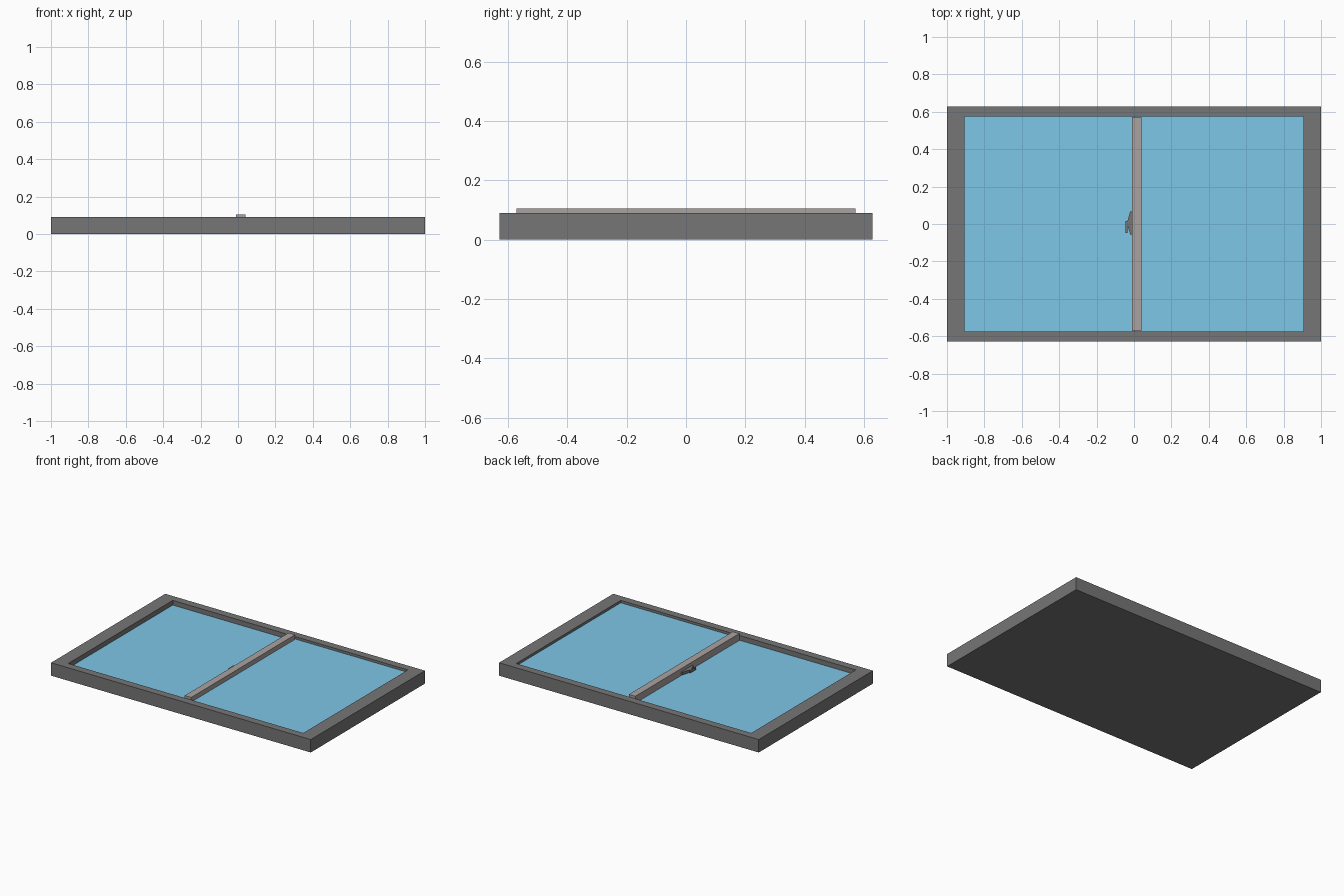
import bpy, bmesh

if "Cube" in bpy.data.objects:
    bpy.data.objects.remove(bpy.data.objects["Cube"])


def material(name, rgb):
    m = bpy.data.materials.new(name)
    m.diffuse_color = (*rgb, 1)
    m.use_nodes = True
    m.node_tree.nodes["Principled BSDF"].inputs["Base Color"].default_value = m.diffuse_color
    return m


FRAME = material("dark_grey", (0.18, 0.18, 0.18))
STILE = material("warm_grey", (0.40, 0.36, 0.35))
GLASS = material("blue_glass", (0.21, 0.57, 0.80))


def prism(name, points, z0, z1, mat):
    """Extrude an xy outline from z0 up to z1."""
    bm = bmesh.new()
    face = bm.faces.new([bm.verts.new((x, y, z0)) for x, y in points])
    top = bmesh.ops.extrude_face_region(bm, geom=[face])["geom"]
    bmesh.ops.translate(bm, vec=(0, 0, z1 - z0),
                        verts=[v for v in top if isinstance(v, bmesh.types.BMVert)])
    bmesh.ops.recalc_face_normals(bm, faces=bm.faces)
    mesh = bpy.data.meshes.new(name)
    bm.to_mesh(mesh)
    bm.free()
    mesh.materials.append(mat)
    ob = bpy.data.objects.new(name, mesh)
    bpy.context.collection.objects.link(ob)
    return ob


def box(name, x0, x1, y0, y1, z0, z1, mat):
    return prism(name, [(x0, y0), (x1, y0), (x1, y1), (x0, y1)], z0, z1, mat)


W, D, H = 1.0, 0.628, 0.09     # outer half sizes and height
IW, ID = 0.905, 0.575          # half sizes of the opening

# Outer frame: a shallow tray with its face inset and pushed down
frame = box("window_frame", -W, W, -D, D, 0, H, FRAME)
bm = bmesh.new()
bm.from_mesh(frame.data)
top = max(bm.faces, key=lambda f: f.calc_center_median().z)
bmesh.ops.inset_region(bm, faces=[top], thickness=0.03)
for v in top.verts:
    v.co.x = IW if v.co.x > 0 else -IW
    v.co.y = ID if v.co.y > 0 else -ID
floor = bmesh.ops.extrude_face_region(bm, geom=[top])["geom"]
for v in floor:
    if isinstance(v, bmesh.types.BMVert):
        v.co.z = 0.04
bmesh.ops.delete(bm, geom=[top], context="FACES_ONLY")
bmesh.ops.recalc_face_normals(bm, faces=bm.faces)
bm.to_mesh(frame.data)
bm.free()

# Two panes, the right one sitting further forward
box("left_pane", -IW, 0.0, -ID, ID, 0.04, 0.057, GLASS)
box("right_pane", 0.0, IW, -ID, ID, 0.04, 0.073, GLASS)

# Meeting stile between the panes
box("centre_stile", -0.01, 0.04, -0.572, 0.572, 0.04, 0.105, STILE)

# Latch on the side of the stile: wedge body and finger plate
prism("latch_body", [(-0.01, -0.055), (-0.02, -0.055), (-0.036, -0.005),
                     (-0.036, 0.012), (-0.02, 0.068), (-0.01, 0.068)],
      0.064, 0.082, FRAME)
box("latch_plate", -0.045, -0.036, -0.047, 0.015, 0.064, 0.082, FRAME)
